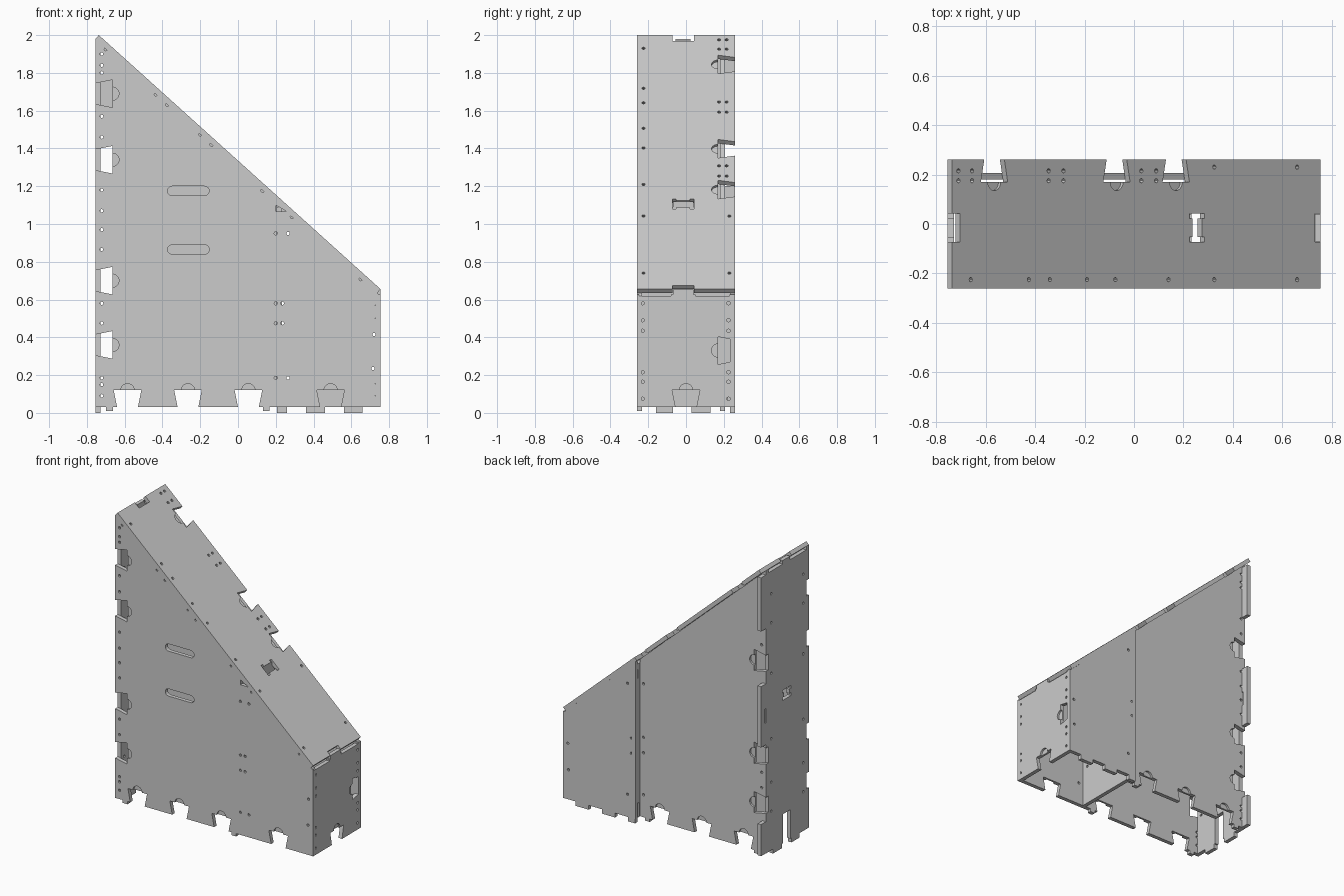
import bpy, bmesh
from math import pi, cos, sin, atan2, hypot
from mathutils import Matrix, Vector

if "Cube" in bpy.data.objects:
    bpy.data.objects.remove(bpy.data.objects["Cube"])

T = 0.027                      # sheet thickness
R = 0.035                      # finger pocket radius
SLOPE = atan2(1.345, 1.492)


def arc(c, d, n=10):
    return [(c + R * cos(pi - pi * i / n), d + R * sin(pi - pi * i / n)) for i in range(n + 1)]


def outline(pts, feats):
    """Walk a counter-clockwise polygon, inserting features on its edges.
    (c,) is a dovetail notch, (c, half, depth) a slot (+) or tab (-)."""
    out, pockets = [], []
    for i, p in enumerate(pts):
        p, q = Vector(p), Vector(pts[(i + 1) % len(pts)])
        d = (q - p).normalized()
        nrm = Vector((-d.y, d.x))
        put = lambda s: [p + d * a + nrm * b for a, b in s]
        out.append(p)
        for f in sorted(feats.get(i, [])):
            c = f[0]
            if len(f) == 1:
                a = arc(c, .09)
                out += put([(c - .055, 0), (c - .073, .09)] + a + [(c + .073, .09), (c + .055, 0)])
                pockets.append(put(a))
            else:
                h, e = f[1:]
                out += put([(c - h, 0), (c - h, e), (c + h, e), (c + h, 0)])
    return out, pockets


def sheet(name, loops, matrix, thick, shift=0):
    """Extrude filled 2D loops into a flat sheet mesh."""
    cu = bpy.data.curves.new(name, 'CURVE')
    cu.dimensions, cu.fill_mode, cu.extrude = '2D', 'BOTH', thick / 2
    for loop in loops:
        s = cu.splines.new('POLY')
        s.points.add(len(loop) - 1)
        for pt, co in zip(s.points, loop):
            pt.co = (co[0], co[1], 0, 1)
        s.use_cyclic_u = True
    tmp = bpy.data.objects.new(name + "_curve", cu)
    bpy.context.collection.objects.link(tmp)
    dg = bpy.context.evaluated_depsgraph_get()
    me = bpy.data.meshes.new_from_object(tmp.evaluated_get(dg))
    bpy.data.objects.remove(tmp)
    bm = bmesh.new()
    bm.from_mesh(me)
    bmesh.ops.remove_doubles(bm, verts=bm.verts, dist=1e-5)
    bmesh.ops.recalc_face_normals(bm, faces=bm.faces)
    for f in bm.faces:
        f.smooth = False
    bm.to_mesh(me)
    bm.free()
    ob = bpy.data.objects.new(name, me)
    bpy.context.collection.objects.link(ob)
    ob.matrix_world = matrix @ Matrix.Translation((0, 0, shift))


def panel(name, pts, feats, holes, matrix, inner):
    out, pockets = outline(pts, feats)
    sheet(name, [out] + holes, matrix, T)
    if pockets:
        sheet(name + "_pocket_floors", pockets, matrix, T / 2, inner * T / 4)


def frame(u, v, w, o):
    return Matrix.Translation(o) @ Matrix((u, v, w)).transposed().to_4x4()


def screws(pts, r=.009):
    return [[(x + r * cos(k * pi / 4), y + r * sin(k * pi / 4)) for k in range(8)] for x, y in pts]


def rect(a, b, c, d):
    return [(a, c), (b, c), (b, d), (a, d)]


def islot(cu, cv, hu, hv):
    m, e = hu * .65, hv - .02
    q = [(-hu, -hv), (hu, -hv), (hu, -e), (m, -e), (m, e), (hu, e),
         (hu, hv), (-hu, hv), (-hu, e), (-m, e), (-m, -e), (-hu, -e)]
    return [(cu + a, cv + b) for a, b in q]


def rounded(cx, cz, half, r):
    return [(cx + s * half + r * cos(a0 + k * pi / 8), cz + r * sin(a0 + k * pi / 8))
            for s, a0 in ((1, -pi / 2), (-1, pi / 2)) for k in range(9)]


def under(x):                  # underside height of the sloping roof
    return 2 - (x + .737) * .9015 - T / cos(SLOPE)


def xz(y):
    return frame((1, 0, 0), (0, 0, 1), (0, -1, 0), (0, y, 0))


def yz(x):
    return frame((0, 1, 0), (0, 0, 1), (1, 0, 0), (x, 0, 0))


# front panel
edge_z = [1.9, 1.84, 1.8, 1.57, 1.46, 1.18, 1.07, .97, .865, .58, .475, .185, .15, .09]
edge_holes = [(-.722, z) for z in edge_z]
mid_holes = [(.235, .58), (.235, .475), (.265, .95), (.265, .185), (.72, .415), (.715, .235)]
slope_x = [-.7, -.435, -.375, -.2, -.14, .13, .285, .65]
front_holes = edge_holes + mid_holes + [(x, under(x) - .005) for x in slope_x]
front_holes += [(.2, z) for z in (.95, .58, .475, .185)] + [(.735, z) for z in (.57, .5, .155, .09)]
top = under(-.755)
panel("front_panel", [(-.755, .03), (.755, .03), (.755, under(.755)), (-.755, top)],
      {0: [(x + .755,) for x in (-.585, -.265, .055, .49)] + [(.075, .018, -.02), (.905, .018, -.02)],
       3: [(top - z,) for z in (1.69, 1.34, .7, .36)]},
      screws(front_holes) + [rounded(-.263, z, .085, .025) for z in (1.175, .865)]
      + [[(.2, 1.065), (.26, 1.065), (.2, 1.1)]],
      xz(-.26 + T / 2), -1)

# back panel, inset on the tall side
panel("back_tall_panel", [(-.755, .03), (.205, .03), (.205, under(.205)), (-.755, top)],
      {0: [(x + .755,) for x in (-.585, -.265, .055)] + [(.075, .018, -.02), (.905, .018, -.02)],
       3: [(top - z,) for z in (1.34, .7, .36)]},
      screws(edge_holes + [(.18, z) for z in (.95, .58, .475, .185)]), xz(.207 - T / 2), 1)

# back panel, flush on the low side
panel("back_low_panel", [(.205, .03), (.755, .03), (.755, under(.755)), (.205, under(.205))],
      {0: [(.028, .026, -.03), (.205, .05, -.03), (.405, .05, -.03)]},
      screws(mid_holes), xz(.26 - T / 2), 1)

# tall left wall with tabs through the back and the roof
panel("left_wall", [(-.233, .03), (.18, .03), (.18, 1.955), (-.233, 1.955)],
      {0: [(.118, .045, -.03), (.213, .04, .2), (.313, .05, -.03)],
       1: [(.11, .109, -.08), (.96, .21, -.08), (1.735, .185, -.08)],
       2: [(.195, .04, -.025)]},
      screws([(y, z) for y in (-.2, .15) for z in (1.8, 1.6, 1.25, .8, .5, .3)])
      + [islot(-.02, 1.05, .045, .035), rect(.19, .22, .93, 1.03)],
      yz(-.755 + T / 2), 1)

# inner partition
panel("partition", [(-.233, .03), (.26, .03), (.26, under(.232)), (-.233, under(.232))],
      {1: [(.05, .05, .04), (.99, .03, .03)], 2: [(.275, .055, -.03)]},
      screws([(y, z) for y in (-.19, .16) for z in (.9, .6, .3)]), yz(.205 + T / 2), 1)

# short right wall
panel("right_wall", [(-.26, .03), (.26, .03), (.26, .628), (-.26, .628)],
      {0: [(.26,)], 1: [(.3,)],
       2: [(.12, .09, .01), (.275, .055, -.025), (.425, .085, .01)]},
      screws([(y, z) for y in (-.23, .225) for z in (.58, .49, .435, .215, .165, .075)]),
      yz(.755 - T / 2), -1)

# sloping roof
c, s = cos(SLOPE), sin(SLOPE)
L = hypot(1.345, 1.492)


def along(x):
    return (x + .737) / c


roof_holes = [(along(x), -.225) for x in (-.66, -.425, -.34, -.19, -.075, .14, .325, .66)]
roof_holes += [(along(x), y) for x in (-.71, -.655, -.345, -.285, .03, .09) for y in (.175, .215)]
roof_holes += [(along(.325), .23), (along(.66), .23)]
normal = Vector((s, 0, c))
panel("sloping_roof", [(0, -.26), (L, -.26), (L, .26), (0, .26)],
      {1: [(.245, .057, .03)], 2: [(L - along(x),) for x in (-.565, -.07, .17)],
       3: [(.275, .057, .045)]},
      screws(roof_holes) + [islot(along(.255), -.015, .04, .057)],
      frame((c, 0, -s), (0, 1, 0), normal, Vector((-.737, 0, 2)) - normal * T / 2), -1)
